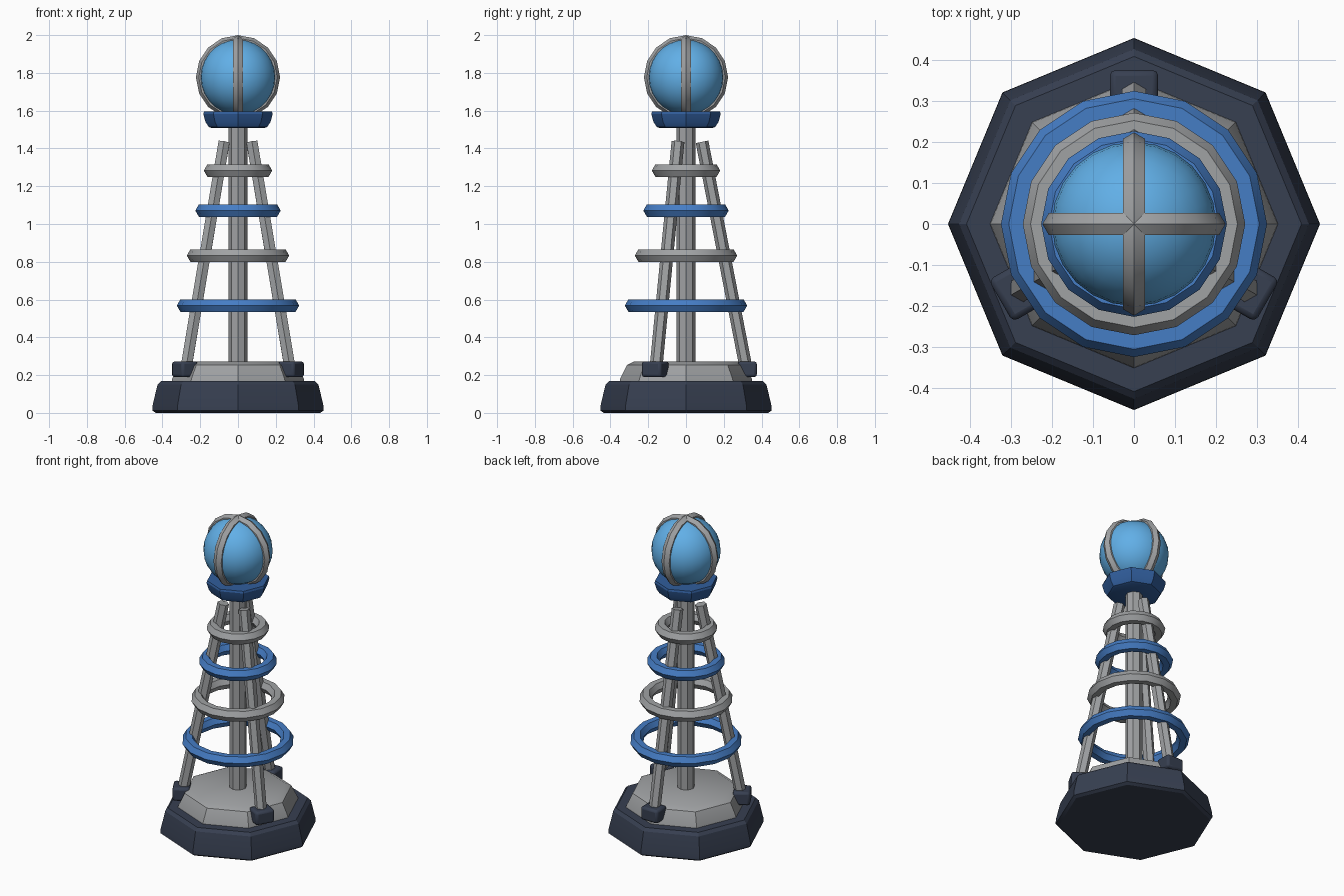
import bpy, bmesh, math
from mathutils import Vector

cube = bpy.data.objects.get("Cube")
if cube:
    bpy.data.objects.remove(cube)


def material(name, rgb):
    m = bpy.data.materials.new(name)
    m.use_nodes = True
    m.diffuse_color = (*rgb, 1)
    m.node_tree.nodes["Principled BSDF"].inputs["Base Color"].default_value = (*rgb, 1)
    return m


NAVY = material("dark slate", (0.038, 0.05, 0.082))
GREY = material("steel grey", (0.35, 0.36, 0.37))
BLUE = material("coil blue", (0.06, 0.205, 0.56))
DEEP = material("deep blue", (0.03, 0.11, 0.33))
GLASS = material("sky blue", (0.12, 0.43, 0.80))


def finish(name, mat, angle=30):
    ob = bpy.context.object
    ob.name = name
    ob.data.materials.append(mat)
    bpy.ops.object.shade_smooth_by_angle(angle=math.radians(angle))
    return ob


def turned(name, profile, sides, mat):
    """Closed solid of revolution from (radius, height) points."""
    bm = bmesh.new()
    rings = []
    for r, z in profile:
        rings.append([bm.verts.new((r * math.cos(a), r * math.sin(a), z))
                      for a in (math.tau * i / sides for i in range(sides))])
    for low, high in zip(rings, rings[1:]):
        for i in range(sides):
            j = (i + 1) % sides
            bm.faces.new((low[i], low[j], high[j], high[i]))
    bm.faces.new(rings[0][::-1])
    bm.faces.new(rings[-1])
    me = bpy.data.meshes.new(name)
    bm.to_mesh(me)
    bm.free()
    ob = bpy.data.objects.new(name, me)
    bpy.context.collection.objects.link(ob)
    bpy.ops.object.select_all(action='DESELECT')
    bpy.context.view_layer.objects.active = ob
    ob.select_set(True)
    return finish(name, mat)


def ring(name, radius, tube, z, mat, rotation=(0, 0, 0)):
    bpy.ops.mesh.primitive_torus_add(major_segments=16, minor_segments=6,
                                     major_radius=radius, minor_radius=tube,
                                     location=(0, 0, z), rotation=rotation)
    return finish(name, mat, 20)


# Stepped octagonal base and central mast
turned("base", [(0.435, 0), (0.453, 0.012), (0.452, 0.04), (0.426, 0.15),
                (0.408, 0.168)], 8, NAVY)
turned("plinth", [(0.352, 0.16), (0.349, 0.18), (0.312, 0.254), (0.275, 0.272)], 8, GREY)
turned("mast", [(0.05, 0.26), (0.05, 1.53)], 8, GREY)

# Three leaning legs, each in a bevelled foot
for i, side in enumerate(("back", "right", "left")):
    a = math.radians(90 + 120 * i)
    out = Vector((math.cos(a), math.sin(a), 0))
    low = out * 0.325 + Vector((0, 0, 0.2))
    high = out * 0.085 + Vector((0, 0, 1.435))
    axis = high - low
    tilt = -math.atan2(Vector((axis.x, axis.y)).length, axis.z)
    bpy.ops.mesh.primitive_cylinder_add(vertices=6, radius=0.034, depth=axis.length,
                                        location=(low + high) / 2,
                                        rotation=(-tilt, 0, a - math.pi / 2))
    finish(side + "_leg", GREY)

    bpy.ops.mesh.primitive_cube_add(size=1, location=out * 0.325 + Vector((0, 0, 0.231)),
                                    rotation=(0, 0, a))
    foot = bpy.context.object
    foot.scale = (0.1, 0.118, 0.084)
    bpy.ops.object.transform_apply(location=False, rotation=False, scale=True)
    bevel = foot.modifiers.new("soft_edges", 'BEVEL')
    bevel.width, bevel.segments = 0.014, 2
    finish(side + "_foot", NAVY, 40)

# Shrinking coil rings
for name, outer, z, mat in (("lower_coil", 0.324, 0.568, BLUE), ("lower_brace", 0.271, 0.833, GREY),
                            ("upper_coil", 0.226, 1.071, BLUE), ("upper_brace", 0.181, 1.283, GREY)):
    ring(name, outer - 0.038, 0.038, z, mat)

# Bowl, globe and crossed cage hoops
turned("bowl", [(0.14, 1.508), (0.155, 1.514), (0.172, 1.54), (0.184, 1.583),
                (0.18, 1.595)], 8, DEEP)
bpy.ops.mesh.primitive_uv_sphere_add(segments=24, ring_count=14, radius=0.2,
                                     location=(0, 0, 1.777))
finish("globe", GLASS, 60)
ring("cage_hoop_front", 0.192, 0.031, 1.777, GREY, (math.pi / 2, 0, 0))
ring("cage_hoop_side", 0.192, 0.031, 1.777, GREY, (math.pi / 2, 0, math.pi / 2))
